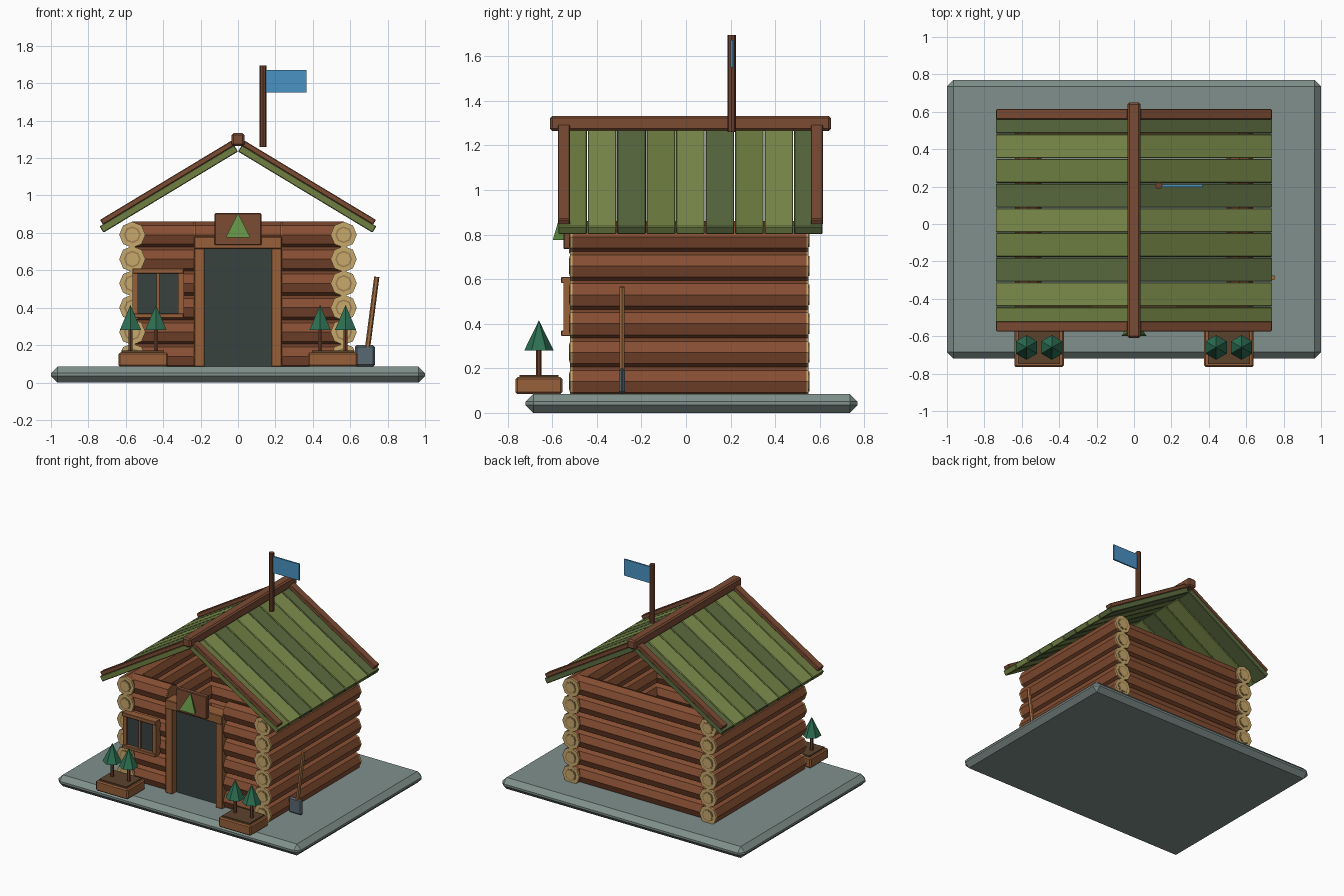
import bpy, math
from mathutils import Matrix, Vector

if "Cube" in bpy.data.objects:
    bpy.data.objects.remove(bpy.data.objects["Cube"])

MATS = {}

def mat(name, rgb):
    lin = [(c / 255 / 12.92) if c < 10 else ((c / 255 + 0.055) / 1.055) ** 2.4 for c in rgb]
    m = bpy.data.materials.new(name)
    m.diffuse_color = (*lin, 1)
    m.use_nodes = True
    m.node_tree.nodes["Principled BSDF"].inputs["Base Color"].default_value = m.diffuse_color
    MATS[name] = m

for n, c in {"stone": (128, 144, 140), "log": (134, 78, 50), "cut_wood": (198, 168, 108),
             "ring_wood": (160, 128, 78), "frame_wood": (150, 96, 58), "trim_wood": (124, 76, 52),
             "dark": (56, 66, 64), "roof_mid": (112, 128, 66), "roof_light": (128, 144, 78),
             "roof_dark": (92, 108, 64), "pole_wood": (108, 66, 46), "blue": (74, 146, 196),
             "pine": (44, 110, 82), "leaf": (98, 144, 68), "soil": (92, 66, 44),
             "steel": (88, 104, 114), "handle_wood": (164, 112, 68)}.items():
    mat(n, c)

def finish(name, m, bevel=0):
    o = bpy.context.object
    o.name = name
    o.data.materials.append(MATS[m])
    if bevel:
        b = o.modifiers.new("bevel", "BEVEL")
        b.width, b.segments = bevel, 1
    return o

def box(name, m, lo, hi, bevel=0, rot=None):
    """Box from corner lo to corner hi; rot is an optional world matrix applied after."""
    lo, hi = Vector(lo), Vector(hi)
    bpy.ops.mesh.primitive_cube_add(size=1)
    o = finish(name, m, bevel)
    d = hi - lo
    o.data.transform(Matrix.Translation((lo + hi) / 2) @ Matrix.Diagonal((*d, 1)))
    if rot:
        o.matrix_world = rot
    return o

def rod(name, m, a, b, r, n=8, r2=None):
    """Faceted rod or cone from point a to point b."""
    a, b = Vector(a), Vector(b)
    d = b - a
    bpy.ops.mesh.primitive_cone_add(vertices=n, radius1=r, radius2=r if r2 is None else r2, depth=d.length)
    o = finish(name, m)
    o.data.transform(Matrix.Translation((a + b) / 2) @ d.to_track_quat('Z', 'Y').to_matrix().to_4x4())
    return o

# stone base
box("base_slab", "stone", (-1, -.72, 0), (1, .77, .085), .035)

# log walls
R = .07
for i in range(6):
    z = .14 + .13 * i
    rod("back_log", "log", (-.565, .47, z), (.565, .47, z), R)
    for s in (-1, 1):
        x = .565 * s
        rod("side_log", "log", (x, -.51, z), (x, .54, z), R)
        rod("front_log", "log", (x, -.44, z), (.235 * s, -.44, z), R)
        rod("front_log_end", "frame_wood", (.235 * s, -.44, z), (.228 * s, -.44, z), R * .95)
        for y0, t in ((-.51, -1), (.54, 1)):
            rod("log_cap", "cut_wood", (x, y0, z), (x, y0 + .01 * t, z), R)
            rod("log_ring", "ring_wood", (x, y0 + .008 * t, z), (x, y0 + .013 * t, z), .045)
            rod("log_core", "cut_wood", (x, y0 + .01 * t, z), (x, y0 + .015 * t, z), .036)

# doorway
box("door_panel", "dark", (-.18, -.47, .085), (.18, -.44, .715))
for s in (-1, 1):
    x0, x1 = sorted((.178 * s, .235 * s))
    box("door_post", "frame_wood", (x0, -.52, .085), (x1, -.42, .78), .004)
box("door_header", "frame_wood", (-.235, -.525, .715), (.235, -.42, .78), .004)

# sign with tree emblem
box("sign_board", "trim_wood", (-.125, -.55, .735), (.125, -.515, .905), .004)
bpy.ops.mesh.primitive_cone_add(vertices=3, radius1=.076, radius2=0, depth=.13,
                                location=(0, -.56, .84))
finish("sign_tree", "leaf")

# window
wx0, wx1, wz0, wz1 = -.565, -.29, .345, .61
box("window_glass", "dark", (wx0 + .01, -.535, wz0 + .01), (wx1 - .01, -.50, wz1 - .01))
box("window_top", "frame_wood", (wx0, -.56, wz1 - .027), (wx1, -.50, wz1), .003)
box("window_sill", "frame_wood", (wx0, -.56, wz0), (wx1, -.50, wz0 + .025), .003)
for x in (wx0, (wx0 + wx1) / 2 - .008, wx1 - .03):
    w = .016 if wx0 < x < wx1 - .03 else .03
    box("window_bar", "frame_wood", (x, -.55, wz0 + .02), (x + w, -.50, wz1 - .02))

# plank roof: local x runs down the slope, local z is its normal
ang = math.radians(31.1)
Y0, PW = -.575, 1.19 / 9
for s in (-1, 1):
    turn = Matrix.Translation((0, 0, 1.235)) @ Matrix.Rotation(0 if s > 0 else math.pi, 4, 'Z') \
        @ Matrix.Rotation(ang, 4, 'Y')
    for k in range(9):
        y = Y0 + PW * k
        ys = sorted((s * (y + .002), s * (y + PW - .002)))
        box("roof_plank", ("roof_mid", "roof_light", "roof_dark")[k % 3],
            (0, ys[0], 0), (.84, ys[1], .04), .004, turn)
    for y in (Y0, .56):
        ys = sorted((s * y, s * (y + .055)))
        box("gable_trim", "trim_wood", (0, ys[0], .038), (.82, ys[1], .068), .004, turn)
box("ridge_beam", "trim_wood", (-.035, -.61, 1.265), (.035, .65, 1.333), .01)

# flag
rod("flag_pole", "pole_wood", (.133, .205, 1.26), (.133, .205, 1.695), .019)
box("flag", "blue", (.145, .199, 1.55), (.365, .211, 1.672))

# planters with small pines
for s in (-1, 1):
    x = .507 * s
    box("planter", "frame_wood", (x - .132, -.765, .085), (x + .132, -.555, .16), .008)
    box("planter_soil", "soil", (x - .112, -.748, .15), (x + .112, -.572, .17))
    for dx in (-.068, .068):
        rod("pine_trunk", "pole_wood", (x + dx, -.66, .165), (x + dx, -.66, .29), .012, 6)
        rod("pine_crown", "pine", (x + dx, -.66, .28), (x + dx, -.66, .415), .066, 6, 0)

# shovel leaning on the right wall
box("shovel_blade", "steel", (.625, -.3, .085), (.732, -.274, .2), .01)
rod("shovel_handle", "handle_wood", (.692, -.287, .18), (.742, -.287, .565), .014, 6)
